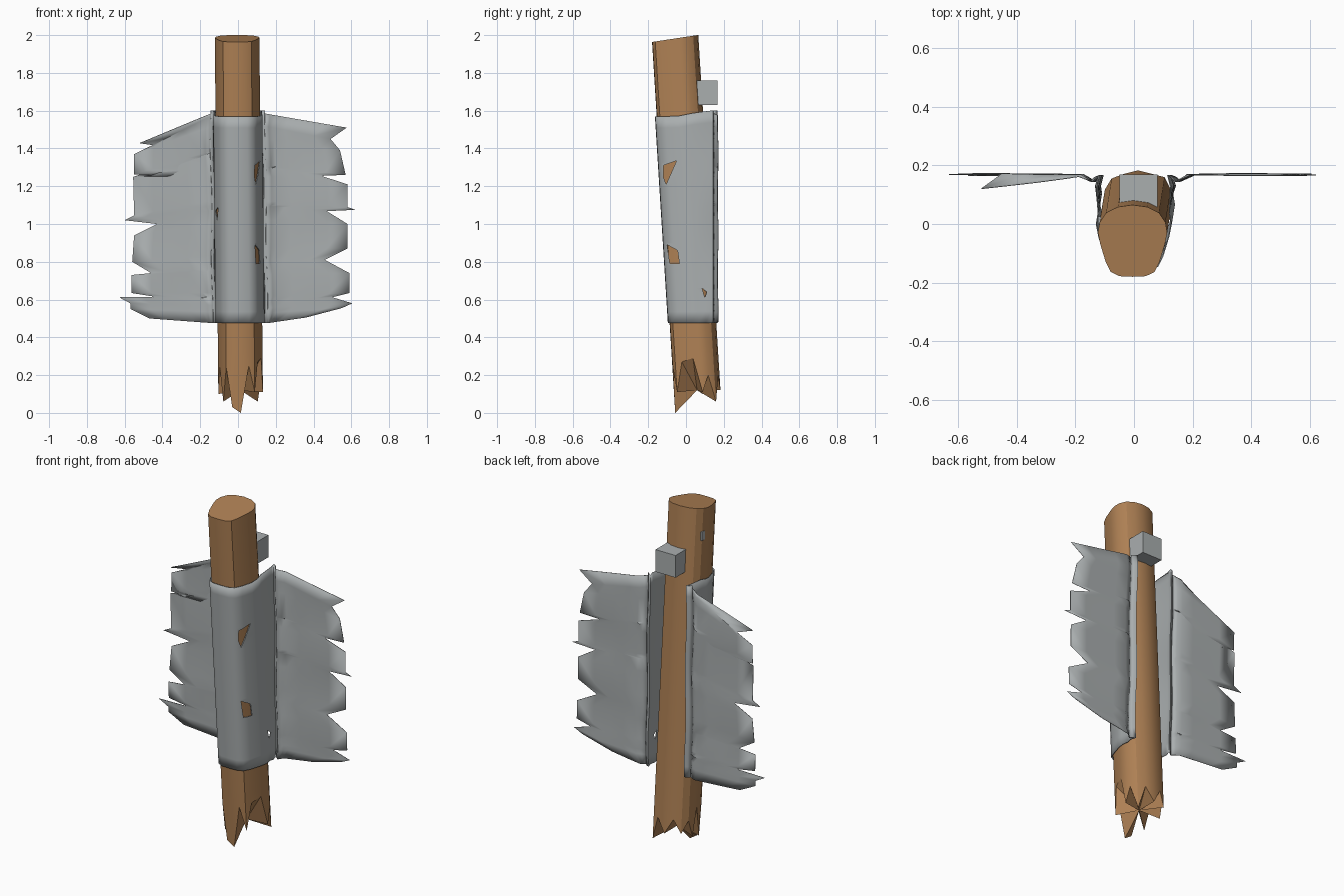
import bpy, bmesh, math

if "Cube" in bpy.data.objects:
    bpy.data.objects.remove(bpy.data.objects["Cube"])

def material(name, rgb):
    m = bpy.data.materials.new(name)
    m.diffuse_color = (*rgb, 1)
    m.use_nodes = True
    m.node_tree.nodes["Principled BSDF"].inputs["Base Color"].default_value = m.diffuse_color
    return m

WOOD = material("brown wood", (0.43, 0.22, 0.09))
METAL = material("grey metal", (0.40, 0.425, 0.43))

def make(name, verts, faces, mat, angle=None):
    me = bpy.data.meshes.new(name)
    me.from_pydata(verts, [], faces)
    bm = bmesh.new()
    bm.from_mesh(me)
    bmesh.ops.recalc_face_normals(bm, faces=bm.faces)
    bm.to_mesh(me)
    bm.free()
    me.materials.append(mat)
    ob = bpy.data.objects.new(name, me)
    bpy.context.collection.objects.link(ob)
    if angle:
        bpy.ops.object.select_all(action='DESELECT')
        ob.select_set(True)
        bpy.context.view_layer.objects.active = ob
        bpy.ops.object.shade_smooth_by_angle(angle=math.radians(angle))
    return ob

def grid(rows):
    n = len(rows[0])
    verts = [p for r in rows for p in r]
    faces = [(j*n+i, j*n+i+1, (j+1)*n+i+1, (j+1)*n+i)
             for j in range(len(rows)-1) for i in range(n-1)]
    return verts, faces

def box(name, lo, hi, mat):
    v = [(x, y, z) for x in (lo[0], hi[0]) for y in (lo[1], hi[1]) for z in (lo[2], hi[2])]
    f = [(0, 1, 3, 2), (4, 6, 7, 5), (0, 4, 5, 1), (2, 3, 7, 6), (0, 2, 6, 4), (1, 5, 7, 3)]
    return make(name, v, f, mat)

def thicken(ob, t=0.004):
    m = ob.modifiers.new("thickness", 'SOLIDIFY')
    m.thickness = t
    m.offset = 0

# Leaning axis of the post
def cx(z): return 0.015 - 0.01*z
def cy(z): return 0.065 - 0.0625*z

# Post: flattened front, round back, splintered foot
HALF = [(0, -0.122), (0.045, -0.12), (0.075, -0.105), (0.092, -0.07), (0.11, -0.01),
        (0.118, 0.03), (0.112, 0.065), (0.09, 0.098), (0.05, 0.118), (0, 0.125)]
SECTION = HALF + [(-x, y) for x, y in HALF[-2:0:-1]]
SPLINTERS = [0.0, 0.25, 0.11, 0.27, 0.29, 0.11, 0.2, 0.06, 0.2,
             0.12, 0.21, 0.13, 0.2, 0.1, 0.25, 0.06, 0.24, 0.03]
N = len(SECTION)
verts = []
for level in range(3):
    for i, (x, y) in enumerate(SECTION):
        z = (SPLINTERS[i], 0.32, 1.982 + 0.15*y)[level]
        verts.append((x + cx(z), y + cy(z), z))
verts.append((cx(0.1), cy(0.1), 0.12))
faces = [(l*N+i, l*N+(i+1) % N, (l+1)*N+(i+1) % N, (l+1)*N+i) for l in range(2) for i in range(N)]
faces += [(i, 3*N, (i+1) % N) for i in range(N)]
faces.append(tuple(range(2*N, 3*N)))
make("post", verts, faces, WOOD, 24)

# Metal wrap hugging the front of the post, ending in a folded lip each side
LIP = [(0.128, 0.13), (0.118, 0.165), (0.132, 0.158), (0.145, 0.145)]
def wrap_half(z, s):
    wob = 0.004*math.sin(11*z + s)
    pts = [(s*x*1.08 + cx(z), y*1.06 + cy(z)) for x, y in HALF[:7]]
    return pts + [(s*(x + wob) + cx(z), y) for x, y in LIP]

rows = []
R = 18
for j in range(R + 1):
    t = j / R
    z = 0.475 + 1.095*t
    pts = wrap_half(z, -1)[:0:-1] + wrap_half(z, 1)
    rows.append([(x, y, z + t*max(0, min(0.03, 0.2*(y + 0.05)))) for x, y in pts])
wrap = make("metal_wrap", *grid(rows), METAL, 40)
thicken(wrap)

# Torn holes through the wrap: outlines in y, z pushed along x
HOLES = [(0.03, 0.25, [(-0.12, 1.31), (-0.05, 1.335), (-0.105, 1.21), (-0.12, 1.25)]),
         (0.03, 0.25, [(-0.1, 0.89), (-0.045, 0.86), (-0.035, 0.79), (-0.085, 0.79)]),
         (0.06, 0.25, [(0.085, 0.66), (0.11, 0.64), (0.1, 0.61)]),
         (-0.25, -0.05, [(-0.05, 1.09), (0.0, 1.07), (-0.03, 1.02)])]
for k, (x0, x1, poly) in enumerate(HOLES):
    n = len(poly)
    v = [(x, y, z) for x in (x0, x1) for y, z in poly]
    f = [tuple(range(n)), tuple(range(n, 2*n))]
    f += [(i, (i+1) % n, n + (i+1) % n, n + i) for i in range(n)]
    c = make(f"hole_cutter_{k+1}", v, f, METAL)
    c.hide_render = True
    c.hide_viewport = False
    c.display_type = 'WIRE'
    m = wrap.modifiers.new("hole", 'BOOLEAN')
    m.operation = 'DIFFERENCE'
    m.solver = 'EXACT'
    m.object = c

# Ragged wings: outer edge as x, z from bottom to top
RIGHT = [(0.36, 0.505), (0.55, 0.555), (0.605, 0.58), (0.50, 0.612), (0.59, 0.635), (0.59, 0.74),
         (0.46, 0.81), (0.58, 0.87), (0.58, 1.0), (0.47, 1.068), (0.62, 1.075), (0.58, 1.09),
         (0.58, 1.21), (0.44, 1.255), (0.57, 1.26), (0.54, 1.39), (0.49, 1.45), (0.575, 1.51)]
LEFT = [(0.47, 0.50), (0.57, 0.55), (0.57, 0.58), (0.63, 0.612), (0.44, 0.615), (0.565, 0.635),
        (0.565, 0.73), (0.46, 0.74), (0.56, 0.80), (0.55, 0.94), (0.43, 1.0), (0.60, 1.02),
        (0.55, 1.045), (0.555, 1.25), (0.36, 1.253), (0.55, 1.262), (0.55, 1.37), (0.45, 1.418),
        (0.52, 1.428)]

def wing(name, edge, s):
    z0, z1 = edge[0][1], edge[-1][1]
    rows = []
    for k, (xo, zo) in enumerate(edge):
        zi = 0.475 + (zo - z0) / (z1 - z0) * 1.11
        xi = 0.145 + 0.004*math.sin(11*zi + s) + s*cx(zi)
        row = []
        for t in (0, 0.06, 0.12, 0.3, 0.5, 0.75, 1):
            z = zi + (zo - zi)*t
            y = 0.145 + 0.023*min(1, t/0.12) + 0.006*math.sin(15*z)*min(t, 0.6)
            if s < 0 and k == len(edge) - 1:   # top corner bent forward
                y -= 0.05*t
            row.append((s*(xi + (xo - xi)*t), y, z))
        rows.append(row)
    thicken(make(name, *grid(rows), METAL, 40), 0.003)

wing("right_wing", RIGHT, 1)
wing("left_wing", LEFT, -1)

# Small metal block on the back and a plate on the left side
box("back_block", (-0.05, 0.055, 1.63), (0.08, 0.168, 1.76), METAL)
box("side_plate", (-0.122, 0.0, 1.81), (-0.113, 0.025, 1.86), METAL)
